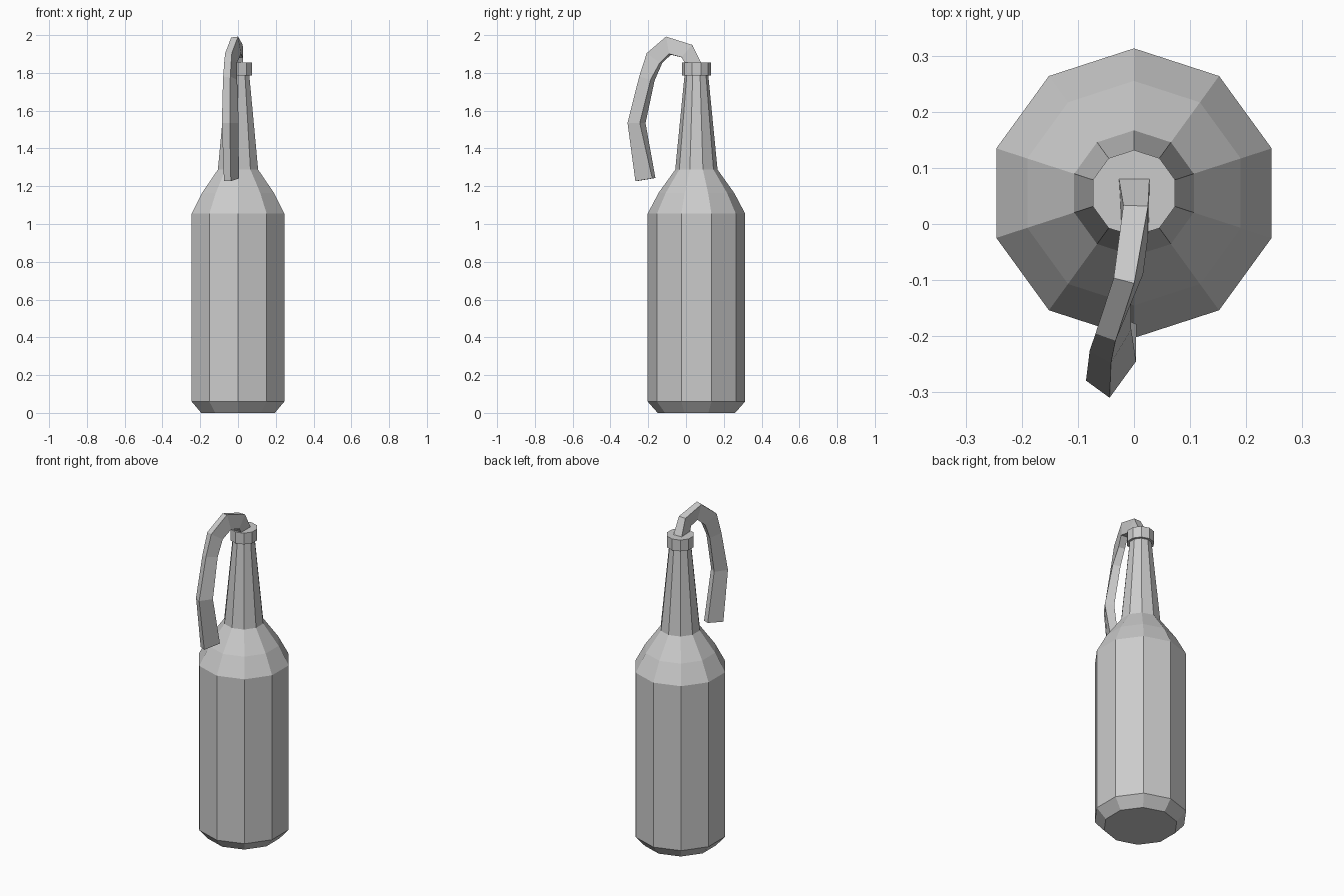
import bpy, bmesh, math
from mathutils import Vector

if "Cube" in bpy.data.objects:
    bpy.data.objects.remove(bpy.data.objects["Cube"])

grey = bpy.data.materials.new("plain_grey")
grey.diffuse_color = (0.6, 0.6, 0.6, 1)
grey.use_nodes = True
grey.node_tree.nodes["Principled BSDF"].inputs["Base Color"].default_value = grey.diffuse_color


def loft(name, rings):
    """Skin a list of equal-length vertex rings and cap both ends."""
    bm = bmesh.new()
    loops = [[bm.verts.new(p) for p in ring] for ring in rings]
    n = len(loops[0])
    for a, b in zip(loops, loops[1:]):
        for i in range(n):
            j = (i + 1) % n
            bm.faces.new((a[i], a[j], b[j], b[i]))
    bm.faces.new(loops[0])
    bm.faces.new(loops[-1])
    bmesh.ops.recalc_face_normals(bm, faces=bm.faces)
    mesh = bpy.data.meshes.new(name)
    bm.to_mesh(mesh)
    bm.free()
    mesh.materials.append(grey)
    obj = bpy.data.objects.new(name, mesh)
    bpy.context.collection.objects.link(obj)
    return obj


def decagon(r, z, cy=0.055):
    angles = [math.pi / 2 + i * math.tau / 10 for i in range(10)]
    return [Vector((r * math.cos(a), cy + r * math.sin(a), z)) for a in angles]


# Bottle: base bevel, body, two-step shoulder, tapered neck, lip (radius, height)
profile = [(0.205, 0), (0.258, 0.06), (0.258, 1.055), (0.2, 1.165), (0.112, 1.288),
           (0.063, 1.787), (0.077, 1.787), (0.077, 1.855)]
loft("bottle", [decagon(r, z) for r, z in profile])

# Rag: centre, half width, half depth, twist in degrees
stations = [((0.000, 0.055, 1.820), 0.028, 0.038, 0),
            ((0.003, 0.005, 1.915), 0.022, 0.043, 0),
            ((-0.010, -0.093, 1.944), 0.019, 0.047, 10),
            ((-0.037, -0.167, 1.878), 0.019, 0.045, 18),
            ((-0.042, -0.207, 1.770), 0.022, 0.036, 30),
            ((-0.041, -0.262, 1.535), 0.026, 0.040, 36),
            ((-0.035, -0.215, 1.235), 0.020, 0.050, 25)]
points = [Vector(s[0]) for s in stations]
rings = []
for i, (_, w, d, twist) in enumerate(stations):
    before, after = points[max(i - 1, 0)], points[min(i + 1, len(points) - 1)]
    t = (after - before).normalized()
    side = Vector((1, 0, 0))
    side = (side - t * side.dot(t)).normalized()
    out = t.cross(side)
    c, s = math.cos(math.radians(twist)), math.sin(math.radians(twist))
    u, v = side * c + out * s, out * c - side * s
    rings.append([points[i] + u * w * a + v * d * b
                  for a, b in ((-1, -1), (1, -1), (1, 1), (-1, 1))])
loft("rag", rings)
